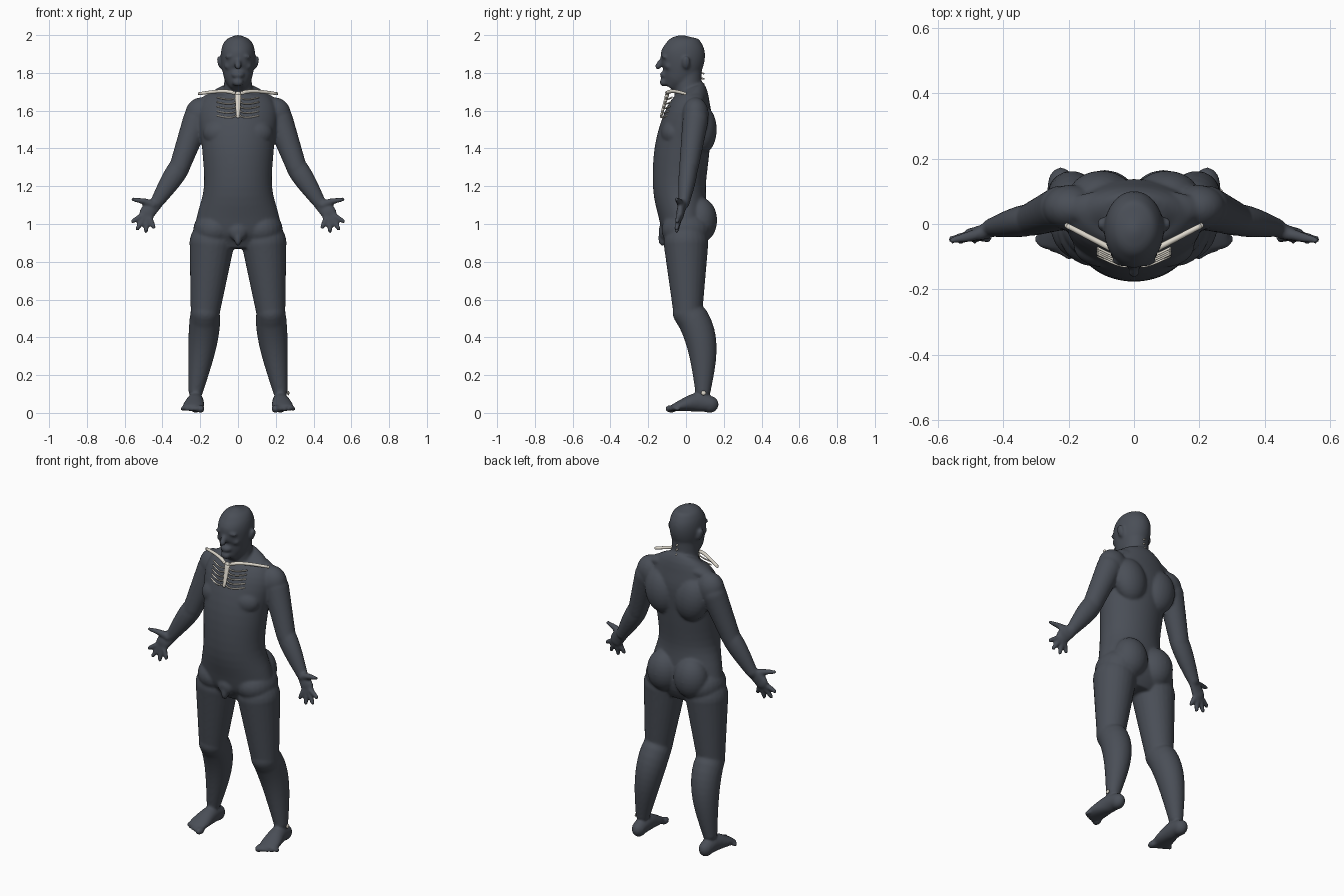
import bpy, bmesh, math
from mathutils import Vector, Matrix

cube = bpy.data.objects.get("Cube")
if cube:
    bpy.data.objects.remove(cube, do_unlink=True)


def material(name, *color):
    mat = bpy.data.materials.new(name)
    mat.use_nodes = True
    mat.diffuse_color = (*color, 1)
    mat.node_tree.nodes["Principled BSDF"].inputs["Base Color"].default_value = (*color, 1)
    return mat


skin = material("dark slate skin", .068, .077, .095)
bone = material("pale bone", .72, .68, .6)
ACROSS, DEEP = Vector((1, 0, 0)), Vector((0, 1, 0))


def spline(points, steps=4):
    """Smooth samples through a list of stations."""
    samples = []
    last = len(points) - 1
    for i in range(last):
        before, here = points[max(i - 1, 0)], points[i]
        there, after = points[i + 1], points[min(i + 2, last)]
        for k in range(steps):
            t = k / steps
            samples.append([
                b + (c - a) * t / 2 + (a - 2.5 * b + 2 * c - d / 2) * t * t
                + (3 * b - a - 3 * c + d) * t ** 3 / 2
                for a, b, c, d in zip(before, here, there, after)])
    return samples + [points[-1]]


def skin_rings(bm, stations, side, flip, count):
    """Elliptical skin over stations (x, y, z, radius along side, other radius)."""
    rings = []
    for i, (x, y, z, along, other) in enumerate(stations):
        ahead = Vector(stations[min(i + 1, len(stations) - 1)][:3])
        behind = Vector(stations[max(i - 1, 0)][:3])
        tangent = (ahead - behind).normalized()
        u = (side - tangent * side.dot(tangent)).normalized()
        v = tangent.cross(u)
        ring = []
        for k in range(count):
            angle = math.tau * k / count
            co = Vector((x, y, z)) + u * along * math.cos(angle) + v * other * math.sin(angle)
            co.x *= flip
            ring.append(bm.verts.new(co))
        rings.append(ring)
    faces = [bm.faces.new((low[k - 1], low[k], high[k], high[k - 1]))
             for low, high in zip(rings, rings[1:]) for k in range(count)]
    faces += [bm.faces.new(rings[0]), bm.faces.new(rings[-1])]
    bmesh.ops.recalc_face_normals(bm, faces=faces)


def stack(bm, *rows):
    """Upright centred shape from rows (z, y, half width, half depth)."""
    stations = spline([(0, y, z, wide, deep) for z, y, wide, deep in rows])
    skin_rings(bm, stations, ACROSS, 1, 48)


def ball(bm, center, radii, flip=1, tilt=0):
    """Stretched sphere; tilt turns it about y."""
    x, y, z = center
    place = Matrix.Translation((x * flip, y, z)) @ Matrix.Rotation(tilt * flip, 4, 'Y')
    bmesh.ops.create_uvsphere(bm, u_segments=24, v_segments=14, radius=1,
                              matrix=place @ Matrix.Diagonal((*radii, 1)))


def limb(bm, start, end, thick, thin, flip=1, depth=1, bulge=0, bow=(0, 0, 0)):
    """Tapered round-ended limb; bulge and bow are fullest in its upper half."""
    start, end, bow = Vector(start), Vector(end), Vector(bow)
    stations = []
    steps = 12
    for k in range(steps + 1):
        t = k / steps
        belly = math.sin(math.pi * t ** .7)
        radius = thick + (thin - thick) * t + bulge * belly
        stations.append((*(start.lerp(end, t) + bow * belly), radius * depth, radius))
    skin_rings(bm, stations, DEEP, flip, 24)
    for point, radius in ((start, thick), (end, thin)):
        ball(bm, point, (radius, radius * depth, radius), flip)


def finish(bm, name, mat):
    mesh = bpy.data.meshes.new(name)
    bm.to_mesh(mesh)
    bm.free()
    mesh.materials.append(mat)
    for face in mesh.polygons:
        face.use_smooth = True
    obj = bpy.data.objects.new(name, mesh)
    bpy.context.collection.objects.link(obj)
    return obj


body = bmesh.new()

# Torso
stack(body, (.87, 0, .17, .08), (.95, 0, .23, .12), (1.05, -.015, .215, .13), (1.2, -.035, .18, .14),
      (1.4, -.02, .19, .145), (1.58, .015, .21, .125), (1.68, .035, .165, .085), (1.72, .025, .09, .07))

# Neck and head
stack(body, (1.65, .03, .1, .08), (1.72, .01, .076, .074), (1.85, .01, .07, .075))
stack(body, (1.725, -.09, .036, .04), (1.76, -.06, .066, .075), (1.8, -.035, .08, .1),
      (1.86, -.02, .09, .115), (1.91, -.016, .09, .116), (1.95, -.017, .08, .1),
      (1.98, -.02, .057, .072), (2, -.02, .01, .01))

# Nose, lips and chin
limb(body, (0, -.12, 1.88), (0, -.148, 1.835), .012, .017)
ball(body, (0, -.117, 1.79), (.034, .02, .02))
for lip in (1.783, 1.796):
    ball(body, (0, -.125, lip), (.027, .014, .006))
ball(body, (0, -.116, 1.75), (.03, .024, .022))

# Groin
ball(body, (0, -.115, .96), (.05, .03, .05))
ball(body, (0, -.125, .925), (.02, .022, .042))

# Joints of the left side, mirrored for the right
upper_arm, elbow = (.22, .05, 1.55), (.31, .015, 1.3)
wrist, palm = (.43, -.01, 1.115), Vector((.48, -.03, 1.06))
hip, knee, ankle = (.138, 0, .9), (.174, .01, .53), (.223, .09, .12)

for side in (1, -1):
    # Brow, cheek and ear
    ball(body, (.036, -.112, 1.888), (.032, .018, .011), side, tilt=.15)
    ball(body, (.045, -.092, 1.835), (.028, .022, .018), side)
    ball(body, (.098, 0, 1.855), (.011, .022, .036), side, tilt=.25)

    # Chest, shoulder blade, shoulder slope and buttock
    ball(body, (.09, -.065, 1.48), (.095, .068, .075), side)
    ball(body, (.1, .085, 1.5), (.1, .078, .13), side, tilt=.15)
    ball(body, (.1, .045, 1.67), (.11, .055, .035), side, tilt=.22)
    ball(body, (.09, .075, 1.02), (.1, .09, .12), side)

    # Arm
    ball(body, (.195, .05, 1.58), (.085, .07, .09), side)
    limb(body, upper_arm, elbow, .072, .054, side, depth=.95)
    limb(body, elbow, wrist, .055, .035, side, depth=.85, bulge=.007)
    limb(body, wrist, palm, .036, .042, side, depth=.5)

    # Fingers fan out from the palm, the middle ones longest
    for i in range(4):
        angle = math.radians(-30 - 28 * i)
        aim = Vector((math.cos(angle), -.2, math.sin(angle)))
        reach = .1 - .006 * (i - 1.3) ** 2
        limb(body, palm + aim * .03, palm + aim * reach, .016, .012, side)
    limb(body, (.45, -.025, 1.1), (.555, -.05, 1.13), .022, .011, side, bow=(0, 0, .006))

    # Leg
    ball(body, (.125, 0, .97), (.112, .13, .1), side)
    limb(body, hip, knee, .119, .077, side)
    limb(body, knee, ankle, .077, .04, side, depth=1.05, bulge=.014, bow=(-.006, .04, 0))

    # Foot and toes
    ball(body, (.223, .125, .045), (.038, .048, .045), side)
    foot = spline([(.223, .14, .045, .038, .04), (.226, .06, .056, .045, .05),
                   (.235, -.02, .04, .056, .032), (.24, -.075, .025, .053, .016)])
    skin_rings(body, foot, ACROSS, side, 28)
    for i in range(5):
        size = .021 if i == 0 else .015 - .001 * i
        ball(body, (.198 + i * .024, -.079 + i * i * .002, .021), (size, size * 1.5, size), side)

# Fuse the parts into one continuous skin
body_object = finish(body, "body", skin)
fuse = body_object.modifiers.new("fuse", 'REMESH')
fuse.mode = 'VOXEL'
fuse.voxel_size = .0075
fuse.use_smooth_shade = True
relax = body_object.modifiers.new("relax", 'SMOOTH')
relax.factor = .5
relax.iterations = 6

# Breastbone
breastbone = bmesh.new()
limb(breastbone, (0, -.1, 1.685), (0, -.132, 1.57), .017, .01, depth=.6)
finish(breastbone, "breastbone", bone)

# Collarbones and ribs
collarbones, ribs = bmesh.new(), bmesh.new()
for side in (1, -1):
    limb(collarbones, (.022, -.1, 1.694), (.205, -.005, 1.69), .01, .008, side, bow=(0, 0, .01))
    for i in range(5):
        height, front = 1.67 - i * .024, -.104 - i * .006
        limb(ribs, (.012, front, height), (.11, front + .03, height), .004, .004, side,
             bow=(0, -.008, -.01))
finish(collarbones, "collarbones", bone)
finish(ribs, "ribs", bone)

# Neck spines
spines = bmesh.new()
for i in range(4):
    height = 1.715 + i * .027
    limb(spines, (0, .07, height + .006), (0, .094, height), .006, .004)
finish(spines, "neck_spines", bone)

# Ankle bones
ankles = bmesh.new()
ball(ankles, (-.174, .093, .185), (.008, .008, .028))
ball(ankles, (.266, .093, .105), (.006, .013, .012))
finish(ankles, "ankle_bones", bone)
